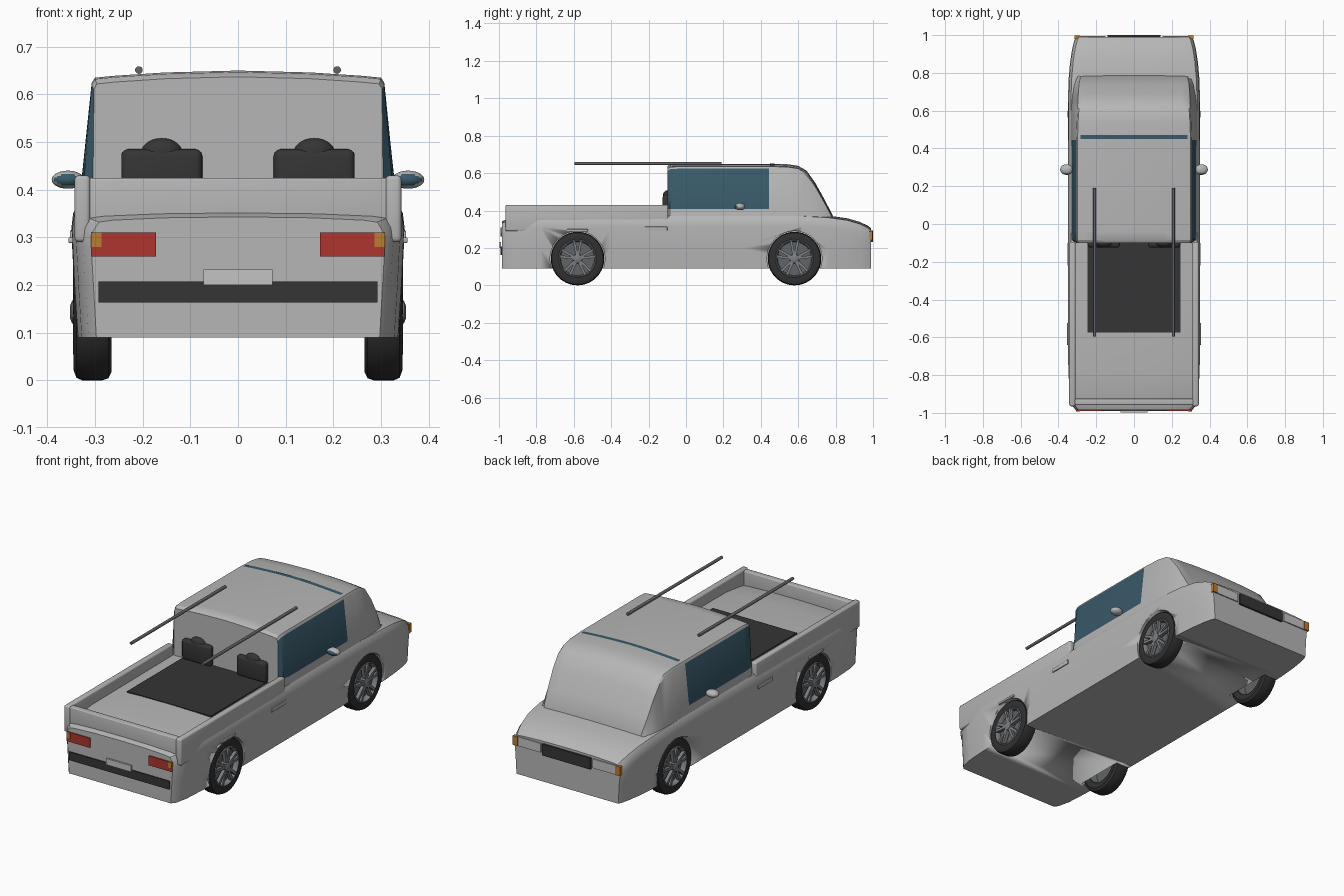
import bpy, bmesh, math
from mathutils import Matrix, Vector

if "Cube" in bpy.data.objects:
    bpy.data.objects.remove(bpy.data.objects["Cube"])


def material(name, r, g, b):
    m = bpy.data.materials.new(name)
    m.use_nodes = True
    m.diffuse_color = (r, g, b, 1)
    m.node_tree.nodes["Principled BSDF"].inputs["Base Color"].default_value = (r, g, b, 1)
    return m


PAINT = material("silver paint", .47, .47, .47)
GLASS = material("tinted glass", .04, .1, .14)
BLACK = material("black trim", .035, .035, .035)
RUBBER = material("tyre rubber", .03, .03, .03)
ALLOY = material("wheel alloy", .2, .21, .22)
STEEL = material("dark steel", .12, .13, .14)
RED = material("red lens", .42, .035, .028)
AMBER = material("amber lens", .5, .2, .035)
LAMP = material("clear lamp", .55, .55, .55)


def finish(bm, name, *mats, angle=35):
    bmesh.ops.recalc_face_normals(bm, faces=bm.faces)
    mesh = bpy.data.meshes.new(name)
    bm.to_mesh(mesh)
    bm.free()
    ob = bpy.data.objects.new(name, mesh)
    bpy.context.collection.objects.link(ob)
    for m in mats:
        mesh.materials.append(m)
    bpy.ops.object.select_all(action='DESELECT')
    ob.select_set(True)
    bpy.context.view_layer.objects.active = ob
    bpy.ops.object.shade_smooth_by_angle(angle=math.radians(angle))
    return ob


def box(name, mat, x, y, z, bevel=0):
    """Box from three (low, high) ranges."""
    bm = bmesh.new()
    bmesh.ops.create_cube(bm, size=1)
    for v in bm.verts:
        v.co = [(a + b) / 2 + c * (b - a) for (a, b), c in zip((x, y, z), v.co)]
    if bevel:
        bmesh.ops.bevel(bm, geom=bm.edges[:], offset=bevel, segments=3,
                        profile=.5, affect='EDGES')
    return finish(bm, name, mat)


def sided(s, a, b):
    return tuple(sorted((s * a, s * b)))


def ball(name, mat, centre, radii):
    bm = bmesh.new()
    bmesh.ops.create_uvsphere(bm, u_segments=24, v_segments=14, radius=1)
    for v in bm.verts:
        v.co = Vector(c + r * p for c, r, p in zip(centre, radii, v.co))
    return bm if name is None else finish(bm, name, mat)


def loft(sections):
    """Skin half sections (y, [(x, z), ...]) mirrored across the centre line."""
    bm = bmesh.new()
    rings = []
    for y, half in sections:
        pts = half + [(-x, z) for x, z in reversed(half) if x > 0]
        rings.append([bm.verts.new((x, y, z)) for x, z in pts])
    for a, b in zip(rings, rings[1:]):
        for i in range(len(a)):
            j = (i + 1) % len(a)
            bm.faces.new((a[i], a[j], b[j], b[i]))
    bm.faces.new(rings[0])
    bm.faces.new(rings[-1])
    return bm


def lathe(name, mat, profile, centre, side, steps=40):
    """Spin (x, radius) points about a sideways axle."""
    bm = bmesh.new()
    vs = [bm.verts.new((side * x, 0, r)) for x, r in profile]
    es = [bm.edges.new(p) for p in zip(vs, vs[1:])]
    bmesh.ops.spin(bm, geom=vs + es, cent=(0, 0, 0), axis=(1, 0, 0),
                   angle=math.tau, steps=steps)
    bmesh.ops.remove_doubles(bm, verts=bm.verts, dist=1e-5)
    bmesh.ops.translate(bm, verts=bm.verts, vec=centre)
    return finish(bm, name, mat)


# Lower body: station, half width, shoulder height
def body_section(w, t):
    return [(w * .965, .09), (w * .985, .2), (w, t - .06), (w - .004, t - .025),
            (w - .016, t - .006), (w - .045, t - .002), (w * .5, t + .003), (0, t + .005)]


stations = [(-.985, .308, .338), (-.965, .325, .345), (-.9, .34, .358), (-.78, .348, .372),
            (-.4, .349, .374), (.3, .349, .378), (.62, .35, .376), (.76, .347, .368),
            (.86, .338, .354), (.93, .327, .334), (.97, .317, .315), (.99, .308, .3)]
body = finish(loft([(y, body_section(w, t)) for y, w, t in stations]), "lower_body", PAINT)

# Wheel arches
AXLES = (-.58, .58)
for s in (-1, 1):
    for y in AXLES:
        bm = bmesh.new()
        bmesh.ops.create_cone(bm, cap_ends=True, segments=40, radius1=.147, radius2=.147,
                              depth=.15, matrix=Matrix.Translation((s * .332, y, .143))
                              @ Matrix.Rotation(math.pi / 2, 4, 'Y'))
        cutter = finish(bm, "arch_cutter", PAINT)
        cutter.hide_render = True
        mod = body.modifiers.new("arch", 'BOOLEAN')
        mod.operation, mod.solver, mod.object = 'DIFFERENCE', 'EXACT', cutter
        bpy.context.view_layer.objects.active = body
        bpy.ops.object.modifier_apply(modifier=mod.name)
        bpy.data.objects.remove(cutter)


# Cab with side glass: station, bottom and top half width, top height
def cab_section(wb, wt, t, z0=.36):
    def at(f):
        return (wb + (wt - wb) * f, z0 + (t - z0) * f)
    return [at(0), at(.18), at(.96), (wt - .006, t), (wt * .85, t + .004),
            (wt * .5, t + .011), (0, t + .015)]


cab_stations = [(-.1, .305, .302, .622), (-.085, .328, .306, .632), (-.04, .334, .306, .635),
                (.445, .335, .305, .635), (.54, .335, .302, .633), (.6, .334, .298, .624),
                (.645, .33, .296, .598), (.69, .325, .294, .535),
                (.74, .316, .29, .445), (.785, .3, .282, .358)]
bm = loft([(y, cab_section(*v)) for y, *v in cab_stations])
bm.normal_update()
for f in bm.faces:
    c = f.calc_center_median()
    if abs(c.x) > .3 and -.099 < c.y < .4 and .42 < c.z < .6:
        f.material_index = 1
finish(bm, "cab", PAINT, GLASS, angle=30)

# Thin glass band following the roof crown
bm = bmesh.new()
rows = []
for i in range(13):
    x = -.283 + .566 * i / 12
    z = .652 - .015 * (abs(x) / .305) ** 1.7
    rows.append([bm.verts.new((x, y, z)) for y in (.45, .472)])
for a, b in zip(rows, rows[1:]):
    bm.faces.new((a[0], b[0], b[1], a[1]))
finish(bm, "roof_glass_band", GLASS)

# Cargo bed
box("bed_mat", BLACK, (-.245, .245), (-.575, -.095), (.372, .381))
box("tailgate", PAINT, (-.325, .325), (-.958, -.925), (.3, .425), .005)

for s, tag in ((1, "left"), (-1, "right")):
    box(tag + "_bed_rail", PAINT, sided(s, .31, .343), (-.965, -.095), (.29, .43), .009)
    box(tag + "_side_panel", PAINT, sided(s, .34, .353), (-.22, -.1), (.292, .314), .002)
    box(tag + "_arch_lip", PAINT, sided(s, .33, .356), (-.64, -.525), (.288, .3), .003)

    # Seats
    box(tag + "_seat", BLACK, sided(s, .075, .245), (-.125, -.07), (.378, .485), .014)
    ball(tag + "_headrest", BLACK, (s * .16, -.1, .477), (.043, .024, .031))

    # Roof rods
    bm = bmesh.new()
    bmesh.ops.create_cone(bm, cap_ends=True, segments=14, radius1=.008, radius2=.008,
                          depth=.785, matrix=Matrix.Translation((s * .208, -.2025, .651))
                          @ Matrix.Rotation(math.pi / 2, 4, 'X'))
    finish(bm, tag + "_roof_rod", STEEL)

    # Mirrors, glass on the rearward faces
    bm = ball(None, None, (s * .357, .288, .421), (.034, .028, .019))
    for f in bm.faces:
        c = f.calc_center_median()
        if c.y < .288 and ((c.x - s * .357) / .027) ** 2 + ((c.z - .421) / .013) ** 2 < 1:
            f.material_index = 1
    finish(bm, tag + "_mirror", PAINT, GLASS)

    # Lamps
    box(tag + "_tail_lamp", RED, sided(s, .172, .307), (-.991, -.982), (.26, .31))
    box(tag + "_tail_marker", AMBER, sided(s, .286, .308), (-.993, -.984), (.28, .31))
    box(tag + "_head_lamp", LAMP, sided(s, .152, .285), (.988, .996), (.242, .29))
    box(tag + "_front_marker", AMBER, sided(s, .285, .314), (.98, .998), (.242, .29))

    # Wheels
    for y, end in zip(AXLES, ("rear", "front")):
        name, c = f"{end}_{tag}_", (0, y, .143)
        lathe(name + "tyre", RUBBER, [(.27, .095), (.265, .125), (.272, .139), (.285, .143),
              (.327, .143), (.339, .138), (.345, .122), (.341, .1), (.325, .095)], c, s)
        lathe(name + "rim", ALLOY, [(.27, .094), (.32, .09), (.339, .092), (.345, .097),
              (.341, .102)], c, s)
        lathe(name + "brake_disc", STEEL, [(.318, 0), (.318, .093)], c, s)
        lathe(name + "hub", ALLOY, [(.353, 0), (.353, .012), (.348, .024), (.32, .026)], c, s, 20)
        bm = bmesh.new()
        for i in range(5):
            for lean in (-.19, .19):
                turn = Matrix.Rotation(math.tau * i / 5 + lean, 4, 'X')
                shape = Matrix.Diagonal((.018, .014, .08, 1))
                bmesh.ops.create_cube(bm, size=1, matrix=Matrix.Translation(c) @ turn
                                      @ Matrix.Translation((s * .337, 0, .055)) @ shape)
        finish(bm, name + "spokes", ALLOY)

# Front grille and rear trim
box("grille", BLACK, (-.14, .14), (.988, 1.0), (.232, .292))
box("rear_bumper_strip", BLACK, (-.293, .293), (-.991, -.982), (.163, .207))
box("rear_plate", LAMP, (-.072, .072), (-.997, -.988), (.2, .233))
